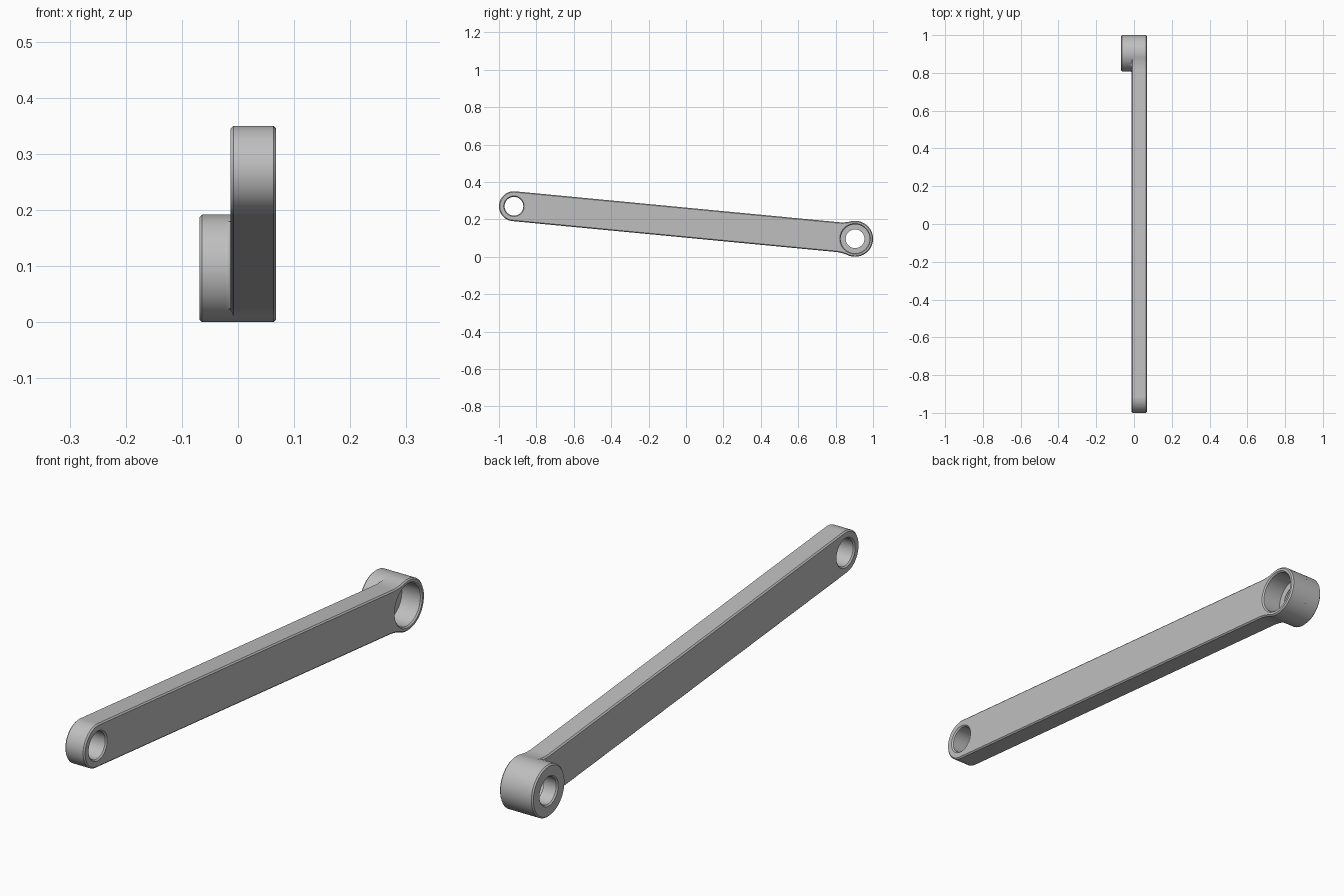
import bpy, bmesh
from math import sin, cos, pi, atan2, sqrt, hypot, radians

cube = bpy.data.objects.get("Cube")
if cube:
    bpy.data.objects.remove(cube, do_unlink=True)

grey = bpy.data.materials.new("satin grey")
grey.use_nodes = True
grey.diffuse_color = (0.52, 0.52, 0.52, 1)
grey.node_tree.nodes["Principled BSDF"].inputs["Base Color"].default_value = (0.52, 0.52, 0.52, 1)

# Main dimensions
TIP = (-0.92, 0.27)           # bore centre of the narrow end (y, z)
HUB = (0.904, 0.096)          # bore centre of the hub end
HALF, HUB_R, BLEND = 0.08, 0.096, 0.2
INNER, OUTER, BACK = -0.013, 0.068, -0.069    # x of the arm sides and hub back
BORE, POCKET, CH = 0.05, 0.077, 0.005
LENGTH = hypot(HUB[0] - TIP[0], HUB[1] - TIP[1])
DY, DZ = (HUB[0] - TIP[0]) / LENGTH, (HUB[1] - TIP[1]) / LENGTH


def loft(name, rings, closed=False):
    """Skin a stack of rings, capping the ends unless the stack is closed."""
    bm = bmesh.new()
    loops = [[bm.verts.new(p) for p in ring] for ring in rings]
    pairs = list(zip(loops, loops[1:]))
    if closed:
        pairs.append((loops[-1], loops[0]))
    else:
        bm.faces.new(loops[0])
        bm.faces.new(loops[-1])
    for a, b in pairs:
        for i in range(len(a)):
            j = (i + 1) % len(a)
            bm.faces.new((a[i], a[j], b[j], b[i]))
    bmesh.ops.recalc_face_normals(bm, faces=bm.faces)
    mesh = bpy.data.meshes.new(name)
    bm.to_mesh(mesh)
    bm.free()
    mesh.materials.append(grey)
    obj = bpy.data.objects.new(name, mesh)
    bpy.context.collection.objects.link(obj)
    return obj


def lathe(name, centre, profile, closed=False, steps=80):
    """Turn (x, radius) points about an axis along x."""
    rings = [[(x, centre[0] + r * cos(2 * pi * k / steps), centre[1] + r * sin(2 * pi * k / steps))
              for k in range(steps)] for x, r in profile]
    return loft(name, rings, closed)


def arc(cu, cv, r, start, end, steps):
    return [(cu + r * cos(start + (end - start) * k / steps),
             cv + r * sin(start + (end - start) * k / steps)) for k in range(steps + 1)]


def outline(x, inset=0.0):
    """Arm outline: round tip, straight flanks, blends into the round hub."""
    h, r, R = HALF - inset, HUB_R - inset, BLEND + inset
    du = sqrt((r + R) ** 2 - (h + R) ** 2)
    phi = atan2(h + R, du)
    pts = arc(0, 0, h, pi / 2, 3 * pi / 2, 32)
    pts += arc(LENGTH - du, -h - R, R, pi / 2, phi, 8)
    pts += arc(LENGTH, 0, r, phi - pi, pi - phi, 44)[1:-1]
    pts += arc(LENGTH - du, h + R, R, -phi, -pi / 2, 8)
    return [(x, TIP[0] + u * DY - v * DZ, TIP[1] + u * DZ + v * DY) for u, v in pts]


def carve(obj, tool, operation):
    mod = obj.modifiers.new(operation.lower(), 'BOOLEAN')
    mod.operation, mod.object, mod.solver = operation, tool, 'EXACT'
    bpy.context.view_layer.objects.active = obj
    bpy.ops.object.modifier_apply(modifier=mod.name)
    bpy.data.objects.remove(tool, do_unlink=True)


# Chamfered arm with a through bore at the tip and a wide pocket at the hub
arm = loft("arm", [outline(INNER, CH), outline(INNER + CH),
                   outline(OUTER - CH), outline(OUTER, CH)])
bore = lathe("bore_cutter", TIP, [(INNER - CH, BORE + 2 * CH), (INNER + CH, BORE),
                                  (OUTER - CH, BORE), (OUTER + CH, BORE + 2 * CH)])
carve(arm, bore, 'DIFFERENCE')
pocket = lathe("pocket_cutter", HUB, [(INNER - 0.02, POCKET), (OUTER - CH, POCKET),
                                      (OUTER + CH, POCKET + 2 * CH)])
carve(arm, pocket, 'DIFFERENCE')

# Hub ring standing out on the inner side
hub = lathe("hub", HUB, [(BACK, BORE + CH), (BACK + CH, BORE), (INNER, BORE),
                         (INNER, HUB_R - 0.01), (INNER + CH, HUB_R - 0.01),
                         (INNER + CH, HUB_R), (BACK + CH, HUB_R), (BACK, HUB_R - CH)],
            closed=True)

# Small fillet between the hub and the arm's inner side
F = 0.008
curve = [(INNER - F + F * sin(t * pi / 12), HUB_R + F - F * cos(t * pi / 12)) for t in range(7)]
fillet = lathe("hub_fillet", HUB, curve + [(INNER + CH, HUB_R + F), (INNER + CH, HUB_R - 0.005),
                                           (INNER - F, HUB_R - 0.005)], closed=True)
carve(fillet, loft("fillet_limit", [outline(INNER - 0.03, CH), outline(INNER + 0.03, CH)]), 'INTERSECT')

# Smooth shading with crisp chamfers
for obj in (arm, hub, fillet):
    bpy.ops.object.select_all(action='DESELECT')
    obj.select_set(True)
    bpy.context.view_layer.objects.active = obj
    bpy.ops.object.shade_smooth_by_angle(angle=radians(30))
